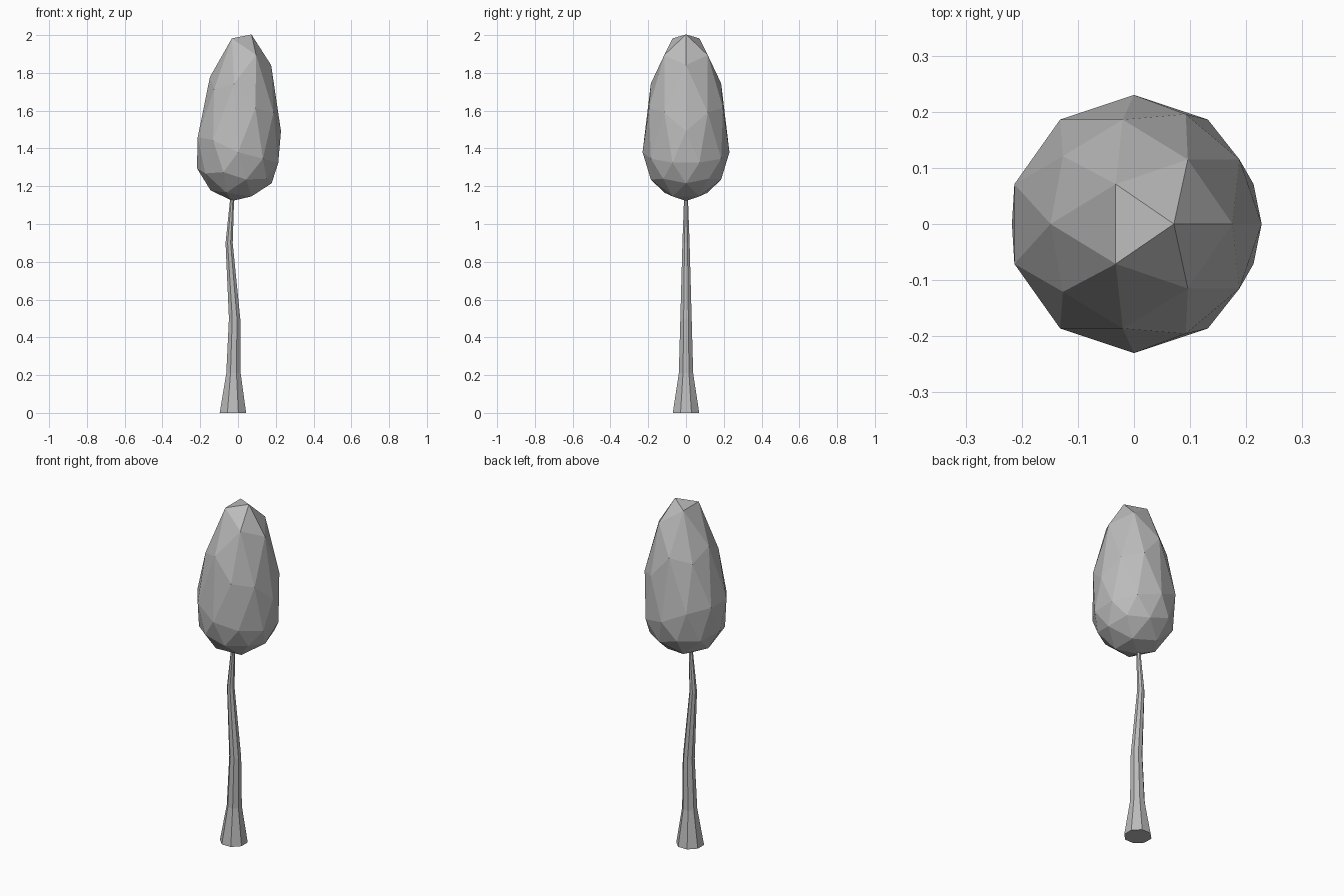
import bpy, bmesh
from math import radians, sin, cos, pi

cube = bpy.data.objects.get("Cube")
if cube:
    bpy.data.objects.remove(cube)

gray = bpy.data.materials.new("plain gray")
gray.use_nodes = True
color = (0.5, 0.5, 0.5, 1)
gray.diffuse_color = color
gray.node_tree.nodes["Principled BSDF"].inputs["Base Color"].default_value = color


def finish(bm, name):
    bmesh.ops.recalc_face_normals(bm, faces=bm.faces)
    mesh = bpy.data.meshes.new(name)
    bm.to_mesh(mesh)
    bm.free()
    mesh.materials.append(gray)
    obj = bpy.data.objects.new(name, mesh)
    bpy.context.collection.objects.link(obj)
    return obj


# Crown: a faceted ball, leaning to the left, with a tall upper and a shallow lower half
bm = bmesh.new()
bmesh.ops.create_icosphere(bm, subdivisions=2, radius=1)
for v in bm.verts:
    lean = radians(13 + max(-5.5, min(5, v.co.z * 12)))
    x = v.co.x * cos(lean) + v.co.z * sin(lean)
    z = v.co.z * cos(lean) - v.co.x * sin(lean)
    if z > 0:
        skew = 0.1 if x > 0 else 0.3
        z *= 0.65 + skew * x * (1 - z ** 4)
    else:
        z *= 0.26
    v.co = (x * 0.23, v.co.y * 0.23, 1.38 + z)
finish(bm, "crown")

# Trunk: octagonal rings (centre x, z, half width) along a bent, tapering stem
rings = [(-0.027, 0, 0.07), (-0.024, 0.21, 0.038), (-0.018, 0.5, 0.03),
         (-0.047, 0.9, 0.019), (-0.032, 1.12, 0.011), (-0.028, 1.2, 0.008)]
SIDES = 8
bm = bmesh.new()
loops = []
for cx, z, half in rings:
    r = half / cos(pi / SIDES)
    angles = [(i + 0.5) * 2 * pi / SIDES for i in range(SIDES)]
    loops.append([bm.verts.new((cx + r * cos(a), r * sin(a), z)) for a in angles])
for low, high in zip(loops, loops[1:]):
    for i in range(SIDES):
        j = (i + 1) % SIDES
        bm.faces.new((low[i], low[j], high[j], high[i]))
bm.faces.new(loops[0])
bm.faces.new(loops[-1])
finish(bm, "trunk")
